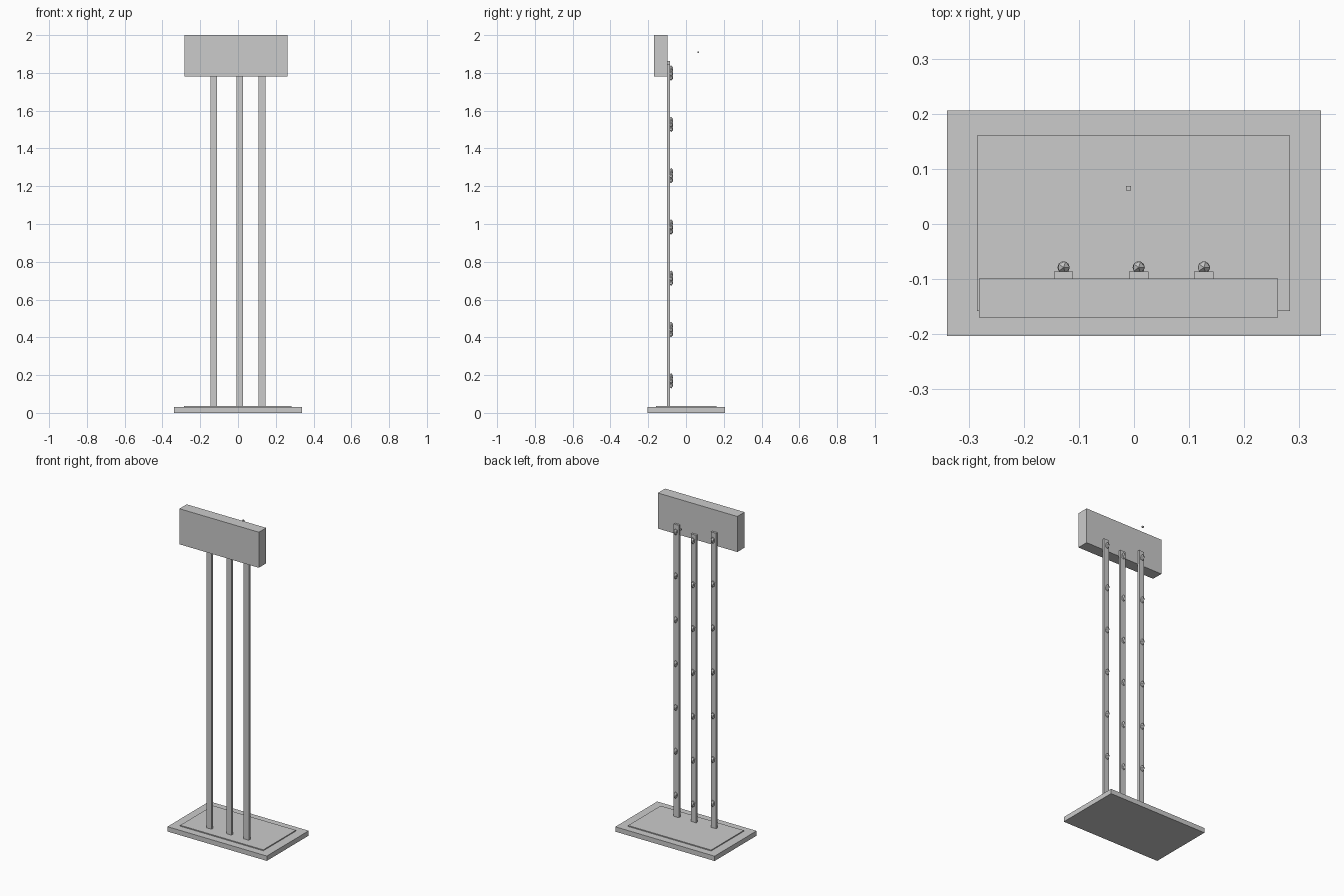
import bpy
import bmesh
from mathutils import Matrix

if "Cube" in bpy.data.objects:
    bpy.data.objects.remove(bpy.data.objects["Cube"])

grey = bpy.data.materials.new("light grey")
grey.diffuse_color = (0.6, 0.6, 0.6, 1)
grey.use_nodes = True
grey.node_tree.nodes["Principled BSDF"].inputs["Base Color"].default_value = grey.diffuse_color


def make_object(name, bm):
    mesh = bpy.data.meshes.new(name)
    bm.to_mesh(mesh)
    bm.free()
    mesh.materials.append(grey)
    obj = bpy.data.objects.new(name, mesh)
    bpy.context.collection.objects.link(obj)
    return obj


def box(name, x, y, z):
    """Box from (min, max) pairs on each axis."""
    bm = bmesh.new()
    size = [b - a for a, b in (x, y, z)]
    centre = [(a + b) / 2 for a, b in (x, y, z)]
    bmesh.ops.create_cube(bm, size=1, matrix=Matrix.Translation(centre) @ Matrix.Diagonal((*size, 1)))
    return make_object(name, bm)


# Base slab with a thin raised panel
box("base", (-0.34, 0.34), (-0.204, 0.206), (0, 0.03))
box("base_panel", (-0.285, 0.284), (-0.158, 0.161), (0.03, 0.036))

# Header board and the small floating block behind it
box("header_board", (-0.282, 0.262), (-0.17, -0.099), (1.78, 2.0))
box("small_block", (-0.0145, -0.0055), (0.0605, 0.0695), (1.905, 1.914))

# Posts, each with a column of faceted studs: centre x, top, lowest stud height
posts = {
    "left": (-0.128, 1.864, 0.19),
    "middle": (0.0085, 1.815, 0.15),
    "right": (0.127, 1.845, 0.173),
}
for side, (px, top, first) in posts.items():
    box(side + "_post", (px - 0.0175, px + 0.0175), (-0.101, -0.086), (0.03, top))
    bm = bmesh.new()
    for i in range(7):
        place = Matrix.Translation((px, -0.079, first + i * 0.2715))
        bmesh.ops.create_icosphere(bm, subdivisions=1, radius=1,
                                   matrix=place @ Matrix.Diagonal((0.0125, 0.0125, 0.021, 1)))
    make_object(side + "_studs", bm)
